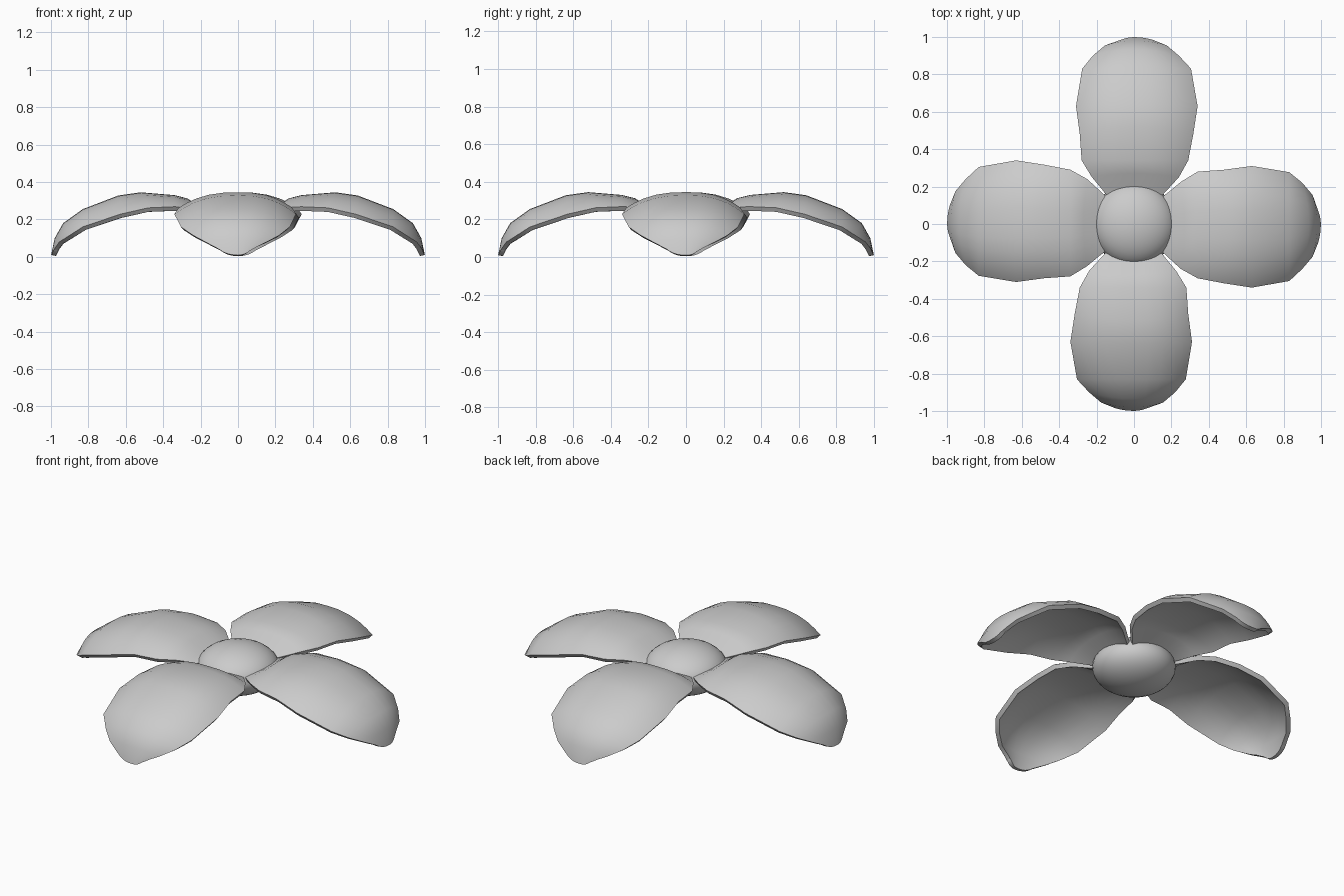
import bpy, bmesh, math

if "Cube" in bpy.data.objects:
    bpy.data.objects.remove(bpy.data.objects["Cube"])

# Petal sections from base to tip:
# spine x, spine z, edge x, edge z, left half width, right half width
SECTIONS = [
    (0.12, 0.245, 0.12, 0.235, 0.12, 0.12),
    (0.20, 0.265, 0.19, 0.25, 0.175, 0.185),
    (0.27, 0.312, 0.25, 0.265, 0.225, 0.24),
    (0.34, 0.33, 0.34, 0.268, 0.28, 0.29),
    (0.52, 0.345, 0.48, 0.262, 0.29, 0.317),
    (0.64, 0.328, 0.63, 0.228, 0.31, 0.34),
    (0.83, 0.255, 0.83, 0.16, 0.277, 0.305),
    (0.935, 0.18, 0.90, 0.115, 0.22, 0.24),
    (0.98, 0.10, 0.955, 0.08, 0.155, 0.175),
    (0.999, 0.01, 0.985, 0.04, 0.07, 0.10),
]
COLS = 12


def smooth(obj, angle):
    bpy.ops.object.select_all(action='DESELECT')
    obj.select_set(True)
    bpy.context.view_layer.objects.active = obj
    bpy.ops.object.shade_smooth_by_angle(angle=math.radians(angle))


def make_petal(index):
    bm = bmesh.new()
    rows = []
    for xs, zs, xe, ze, left, right in SECTIONS:
        row = []
        for i in range(COLS + 1):
            s = math.sin((2 * i / COLS - 1) * math.pi / 2)
            y = s * (left if s > 0 else right)
            x = xs + (xe - xs) * s * s
            z = zs + (ze - zs) * abs(s) ** 2.6
            row.append(bm.verts.new((x, y, z)))
        rows.append(row)
    for a, b in zip(rows, rows[1:]):
        for i in range(COLS):
            bm.faces.new((a[i], b[i], b[i + 1], a[i + 1]))
    mesh = bpy.data.meshes.new(f"petal_{index}")
    bm.to_mesh(mesh)
    bm.free()
    obj = bpy.data.objects.new(f"petal_{index}", mesh)
    bpy.context.collection.objects.link(obj)
    obj.rotation_euler.z = index * math.pi / 2
    # Petal thickness, grown below the top surface
    thick = obj.modifiers.new("thickness", 'SOLIDIFY')
    thick.thickness = 0.026
    thick.offset = -1
    bpy.context.view_layer.objects.active = obj
    obj.select_set(True)
    bpy.ops.object.modifier_apply(modifier="thickness")
    smooth(obj, 40)


# Four drooping petals
for n in range(4):
    make_petal(n)

# Flattened centre button
bpy.ops.mesh.primitive_uv_sphere_add(segments=32, ring_count=16, radius=1, location=(0, 0, 0.205))
centre = bpy.context.object
centre.name = "flower_centre"
centre.scale = (0.225, 0.225, 0.137)
smooth(centre, 40)
